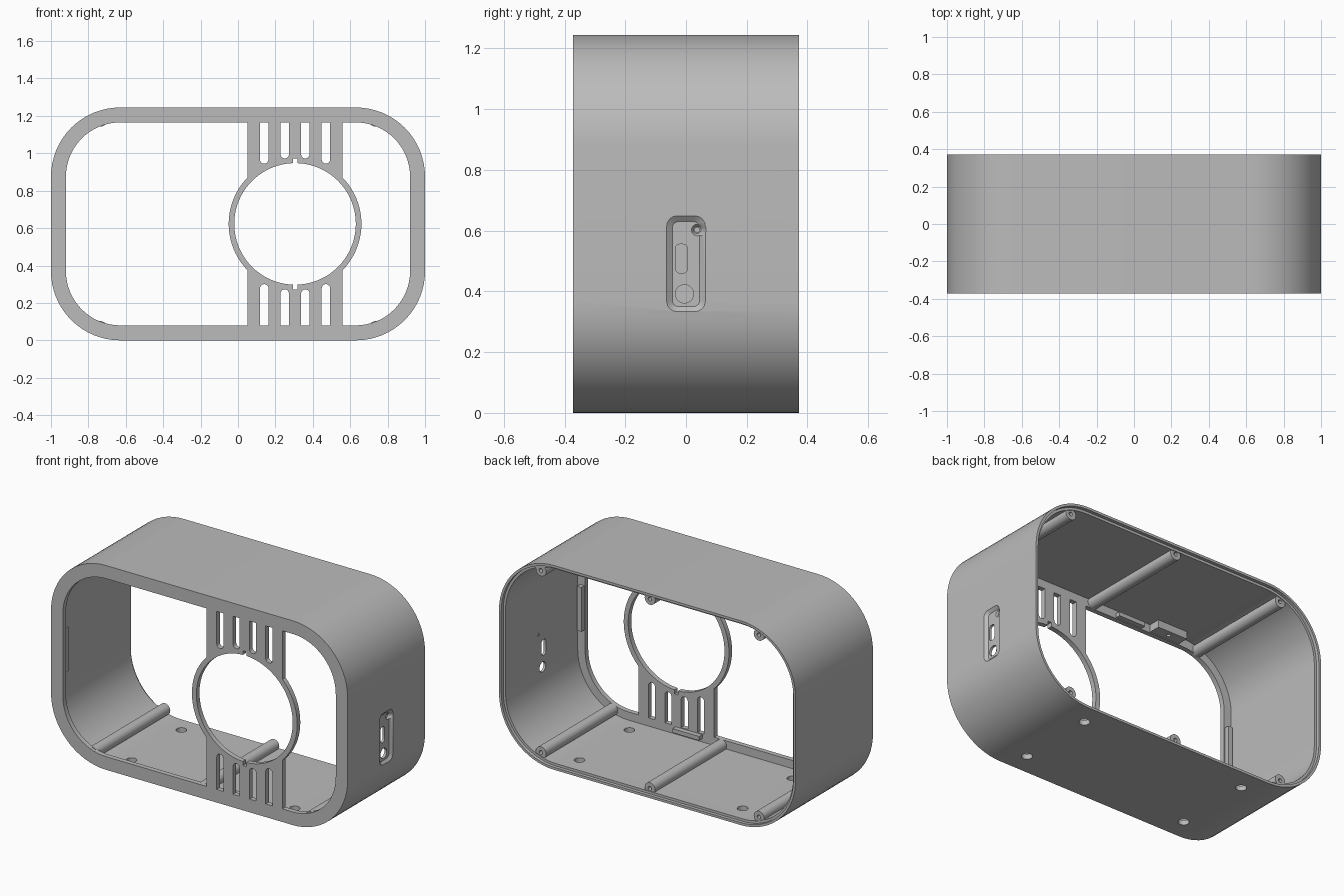
import bpy, bmesh, math

cube = bpy.data.objects.get("Cube")
if cube:
    bpy.data.objects.remove(cube, do_unlink=True)

grey = bpy.data.materials.new("plain grey plastic")
grey.use_nodes = True
COLOUR = (0.5, 0.5, 0.5, 1)
grey.diffuse_color = COLOUR
grey.node_tree.nodes["Principled BSDF"].inputs["Base Color"].default_value = COLOUR

W, H, D = 2.0, 1.245, 0.745       # overall width, height, depth
R = 0.37                          # corner radius
MID = H / 2
FRONT, BACK = -D / 2, D / 2
WALL, RIM = 0.03, 0.08


def rounded(cu, cv, w, h, r, n=16):
    """Outline of a rounded rectangle; w = h = 2r gives a circle."""
    pts = []
    for k, (su, sv) in enumerate([(1, 1), (-1, 1), (-1, -1), (1, -1)]):
        for i in range(n + 1):
            a = math.pi / 2 * (k + i / n)
            p = (cu + su * (w / 2 - r) + r * math.cos(a),
                 cv + sv * (h / 2 - r) + r * math.sin(a))
            if not pts or math.dist(p, pts[-1]) > 1e-5:
                pts.append(p)
    if math.dist(pts[0], pts[-1]) < 1e-5:
        pts.pop()
    return pts


def circle(u, v, r, n=8):
    return rounded(u, v, 2 * r, 2 * r, r, n)


def rect(u0, u1, v0, v1):
    return [(u0, v0), (u1, v0), (u1, v1), (u0, v1)]


def body_outline(inset):
    return rounded(0, MID, W - 2 * inset, H - 2 * inset, R - inset)


def prism(name, outline, axis, lo, hi, end_outline=None):
    """Solid between two outlines placed along the given axis."""
    place = {"x": lambda u, v, t: (t, u, v),
             "y": lambda u, v, t: (u, t, v),
             "z": lambda u, v, t: (u, v, t)}[axis]
    bm = bmesh.new()
    a = [bm.verts.new(place(u, v, lo)) for u, v in outline]
    b = [bm.verts.new(place(u, v, hi)) for u, v in end_outline or outline]
    bm.faces.new(a)
    bm.faces.new(b)
    for i in range(len(a)):
        j = (i + 1) % len(a)
        bm.faces.new((a[i], a[j], b[j], b[i]))
    bmesh.ops.recalc_face_normals(bm, faces=bm.faces)
    mesh = bpy.data.meshes.new(name)
    bm.to_mesh(mesh)
    bm.free()
    mesh.materials.append(grey)
    obj = bpy.data.objects.new(name, mesh)
    bpy.context.collection.objects.link(obj)
    return obj


def select(obj):
    bpy.ops.object.select_all(action="DESELECT")
    obj.select_set(True)
    bpy.context.view_layer.objects.active = obj


def combine(obj, tool, operation="DIFFERENCE"):
    mod = obj.modifiers.new("combine", "BOOLEAN")
    mod.operation, mod.object, mod.solver = operation, tool, "EXACT"
    select(obj)
    bpy.ops.object.modifier_apply(modifier=mod.name)
    bpy.data.objects.remove(tool, do_unlink=True)


def cut(obj, *args):
    combine(obj, prism("cutter", *args))


def finish(obj):
    select(obj)
    bpy.ops.object.shade_smooth_by_angle(angle=math.radians(30))


# Hollow casing with front opening and a stepped lip around the open back
casing = prism("casing", body_outline(0), "y", FRONT, BACK)
cut(casing, body_outline(WALL), "y", FRONT + WALL, BACK + 0.1)
cut(casing, body_outline(WALL / 2), "y", BACK - 0.02, BACK + 0.1)
cut(casing, body_outline(RIM), "y", FRONT - 0.1, FRONT + 0.1)

# Mounting holes in the floor
for x in (-0.55, 0.55):
    for y in (-0.24, 0.24):
        cut(casing, circle(x, y, 0.03), "z", -0.1, 0.1)

# Recessed control pocket with sloping walls, and its three openings
cut(casing, rounded(0, 0.49, 0.09, 0.28, 0.02, 4), "x", 0.985, 1.001,
    rounded(0, 0.49, 0.13, 0.32, 0.035, 4))
cut(casing, rounded(-0.015, 0.508, 0.04, 0.095, 0.015, 4), "x", 0.9, 1.1)
cut(casing, circle(-0.005, 0.392, 0.03), "x", 0.9, 1.1)
cut(casing, circle(0.037, 0.602, 0.008), "x", 0.9, 1.1)
cut(casing, circle(0.037, 0.602, 0.012), "x", 0.975, 1.001, circle(0.037, 0.602, 0.03))
finish(casing)

# Ring holder with slotted bars joining it to the rim
RX = 0.305
y0, y1 = FRONT, FRONT + WALL
grille = prism("ring_grille", rect(RX - 0.255, RX + 0.255, RIM, H - RIM), "y", y0, y1)
combine(grille, prism("ring", circle(RX, MID, 0.355, 20), "y", y0, y1), "UNION")
cut(grille, circle(RX, MID, 0.325, 20), "y", y0 - 0.1, y1 + 0.1)
for side in (-1, 1):
    for i in range(4):
        near = 0.322 if i in (0, 3) else 0.35
        far = MID + 0.1
        cut(grille, rounded(RX + (i - 1.5) * 0.11, MID + side * (near + far) / 2,
                            0.045, far - near, 0.0224, 6), "y", y0 - 0.1, y1 + 0.1)
    v = sorted((MID + side * 0.3, MID + side * 0.35))
    cut(grille, rect(RX - 0.012, RX + 0.012, *v), "y", y0 - 0.1, y1 + 0.1)
finish(grille)

# Screw pillars running front to back, at the corners and mid span
for level, sz in (("lower", -1), ("upper", 1)):
    for place, x, dz in (("right", -0.735, 0.555), ("middle", 0, 0.577), ("left", 0.735, 0.555)):
        z = MID + sz * dz
        pillar = prism(f"{level}_{place}_pillar", circle(x, z, 0.035), "y",
                       FRONT + 0.02, BACK - 0.025)
        cut(pillar, circle(x, z, 0.012, 4), "y", BACK - 0.12, BACK)
        finish(pillar)

# Locating tabs behind the front rim
t0, t1 = FRONT + 0.025, FRONT + 0.06
for name, sign in (("right", -1), ("left", 1)):
    u = sorted((sign * 0.925, sign * 0.955))
    prism(f"{name}_tab", rect(*u, 0.5, 0.77), "y", t0, t1)
prism("lower_tab", rect(0.13, 0.31, 0.05, 0.075), "y", t0, t1)
prism("upper_tab", rect(-0.34, -0.16, H - 0.075, H - 0.05), "y", t0, t1)

# Drilled bracket under the roof
bracket = prism("roof_bracket", rect(-0.6, -0.4, H - 0.075, H - 0.02), "y", t0, FRONT + 0.1)
cut(bracket, circle(-0.5, FRONT + 0.065, 0.012, 4), "z", H - 0.1, H - 0.05)
